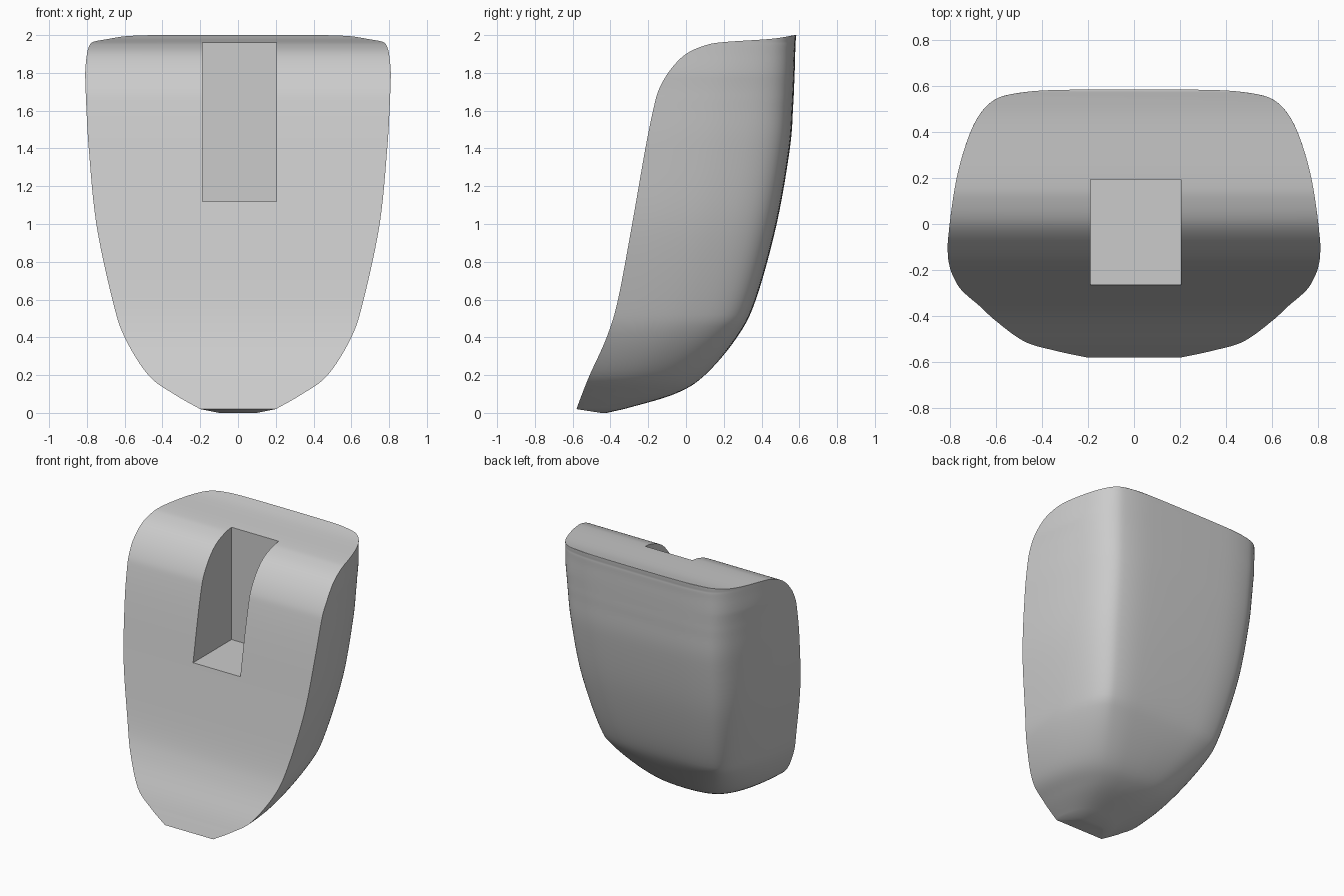
import bpy, bmesh, math

if "Cube" in bpy.data.objects:
    bpy.data.objects.remove(bpy.data.objects["Cube"], do_unlink=True)

# Key levels: front edge y, height, half width, back y
LEVELS = [(-.58, .02, .2, -.33), (-.55, .1, .34, -.06), (-.51, .2, .475, .1),
          (-.42, .4, .6, .27), (-.36, .6, .665, .37), (-.285, 1, .75, .48),
          (-.215, 1.4, .79, .55), (-.17, 1.62, .803, .567), (-.14, 1.72, .807, .572),
          (-.08, 1.82, .81, .576), (0, 1.9, .81, .578), (.1, 1.945, .81, .58),
          (.2, 1.963, .81, .58), (.45, 1.98, .81, .582), (.575, 2, .81, .584)]
LIP = (-.45, 0, .1, -.42)
# Half cross-section of the rounded back, from its middle to the side
SECTION = [(0, 1), (.25, .999), (.49, .993), (.65, .972), (.74, .94), (.81, .87),
           (.864, .765), (.91, .62), (.95, .44), (.98, .22), (1, 0)]
STEPS = 6
RING = 64


def spline(points, u):
    """Catmull-Rom point at u, counted in control points."""
    last = len(points) - 1
    i = min(int(u), last - 1)
    t = u - i
    p, q, r, s = (points[max(0, min(last, i + k))] for k in (-1, 0, 1, 2))
    return [b + t * (c - a + t * (2 * a - 5 * b + 4 * c - d + t * (3 * (b - c) + d - a))) / 2
            for a, b, c, d in zip(p, q, r, s)]


def ring(level):
    """Horizontal outline: rounded back, cut straight across the front."""
    front, z, width, back = level
    centre = min(front, -.1)
    box = min(1, .3 + z / .7)

    def point(s):
        x, y = spline(SECTION, abs(s) * (len(SECTION) - 1))
        angle = abs(s) * math.pi / 2
        x = box * x + (1 - box) * math.sin(angle)
        y = box * y + (1 - box) * math.cos(angle)
        return (math.copysign(x * width, s), centre + y * (back - centre), z)

    low, high = 0, 1
    for _ in range(30):
        mid = (low + high) / 2
        if point(mid)[1] > front:
            low = mid
        else:
            high = mid
    return [point(low * (2 * k / RING - 1)) for k in range(RING + 1)]


def make_object(name, bm):
    bmesh.ops.recalc_face_normals(bm, faces=bm.faces)
    mesh = bpy.data.meshes.new(name)
    bm.to_mesh(mesh)
    bm.free()
    obj = bpy.data.objects.new(name, mesh)
    bpy.context.collection.objects.link(obj)
    return obj


# Shell body lofted through the levels
levels = [LIP] + [spline(LEVELS, k / STEPS) for k in range((len(LEVELS) - 1) * STEPS + 1)]
bm = bmesh.new()
rings = [[bm.verts.new(p) for p in ring(level)] for level in levels]
for a, b in zip(rings, rings[1:]):
    for j in range(RING + 1):
        k = (j + 1) % (RING + 1)
        bm.faces.new((a[j], a[k], b[k], b[j]))
bm.faces.new(rings[0])
bm.faces.new(rings[-1])
body = make_object("shell_body", bm)

grey = bpy.data.materials.new("light_grey")
grey.use_nodes = True
colour = (.6, .6, .6, 1)
grey.diffuse_color = colour
grey.node_tree.nodes["Principled BSDF"].inputs["Base Color"].default_value = colour
body.data.materials.append(grey)

# Rectangular slot open to the front and top
bm = bmesh.new()
bmesh.ops.create_cube(bm, size=1)
lo, hi = (-.188, -.8, 1.12), (.204, .192, 2.3)
for v in bm.verts:
    v.co = [h if c > 0 else l for c, l, h in zip(v.co, lo, hi)]
cutter = make_object("slot_cutter", bm)
cutter.data.materials.append(grey)
cutter.hide_render = True

slot = body.modifiers.new("slot", "BOOLEAN")
slot.operation = "DIFFERENCE"
slot.solver = "EXACT"
slot.object = cutter
bpy.context.view_layer.objects.active = body
body.select_set(True)
bpy.ops.object.modifier_apply(modifier=slot.name)
bpy.data.objects.remove(cutter, do_unlink=True)
bpy.ops.object.shade_smooth_by_angle(angle=math.radians(35))
